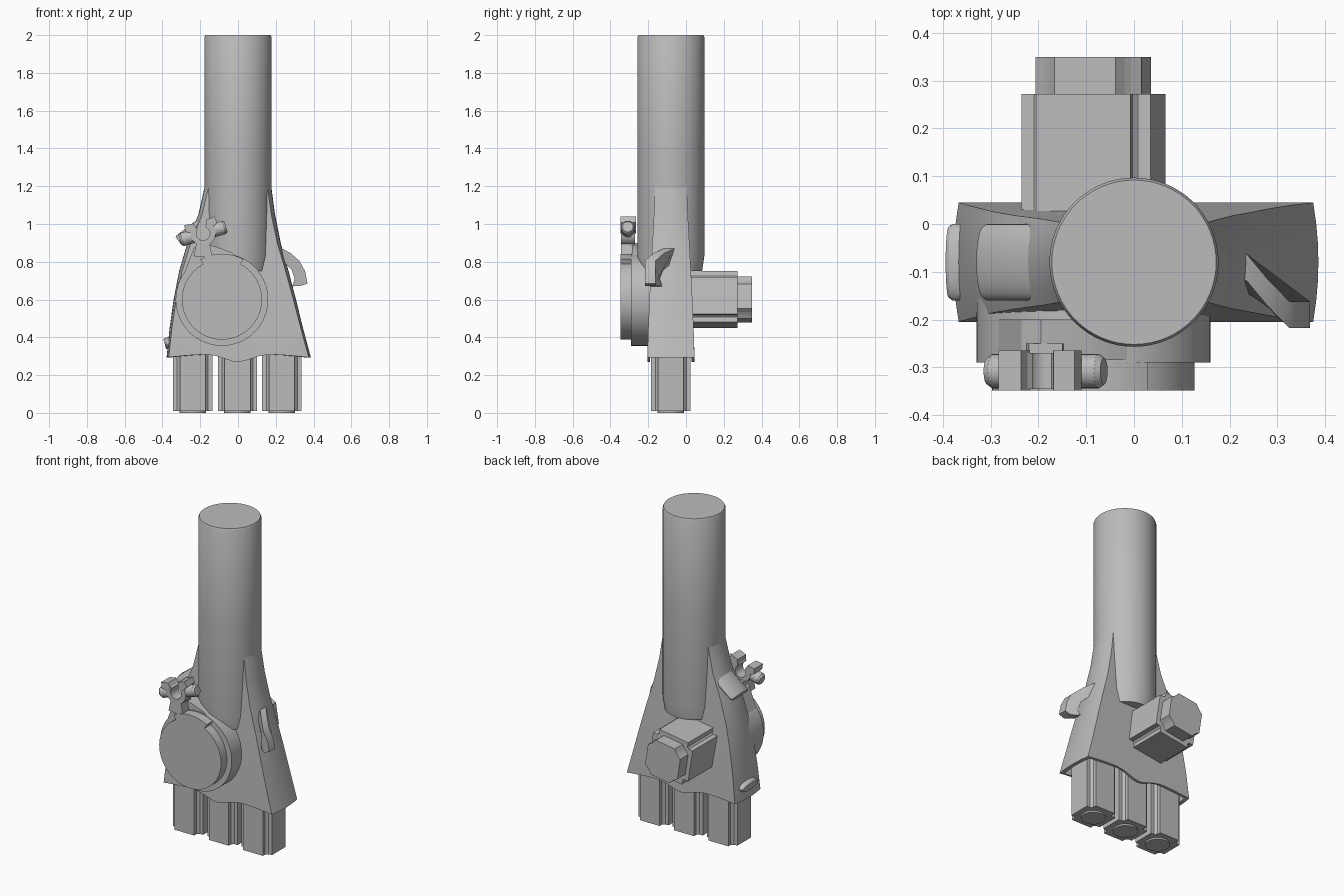
import bpy, bmesh, math
from mathutils import Matrix, Vector

cube = bpy.data.objects.get("Cube")
if cube:
    bpy.data.objects.remove(cube)

grey = bpy.data.materials.new("plain grey")
grey.use_nodes = True
GREY = (0.5, 0.5, 0.5, 1)
grey.diffuse_color = GREY
grey.node_tree.nodes["Principled BSDF"].inputs["Base Color"].default_value = GREY


def loft(name, rings, smooth=True):
    """Closed solid through a list of equal-length point rings."""
    bm = bmesh.new()
    vs = [[bm.verts.new(p) for p in r] for r in rings]
    n = len(rings[0])
    for a, b in zip(vs, vs[1:]):
        for i in range(n):
            j = (i + 1) % n
            bm.faces.new((a[i], a[j], b[j], b[i]))
    bm.faces.new(vs[0][::-1])
    bm.faces.new(vs[-1])
    bmesh.ops.recalc_face_normals(bm, faces=bm.faces)
    me = bpy.data.meshes.new(name)
    bm.to_mesh(me)
    bm.free()
    ob = bpy.data.objects.new(name, me)
    bpy.context.collection.objects.link(ob)
    me.materials.append(grey)
    if smooth:
        bpy.ops.object.select_all(action='DESELECT')
        ob.select_set(True)
        bpy.context.view_layer.objects.active = ob
        bpy.ops.object.shade_smooth_by_angle(angle=math.radians(30))
    return ob


def circle(r, n=48, ry=None):
    ts = [2 * math.pi * i / n for i in range(n)]
    return [(r * math.cos(t), (ry or r) * math.sin(t)) for t in ts]


def arc(r, a, b, n=16):
    ts = [math.radians(a + (b - a) * i / n) for i in range(n + 1)]
    return [(r * math.cos(t), r * math.sin(t)) for t in ts]


def plate(name, profile, y0, y1, centre=(0, 0), turn=0, smooth=True):
    """Extrude an x-z profile from y0 to y1, turned about its centre."""
    c, s = math.cos(turn), math.sin(turn)
    pts = [(centre[0] + u * c - v * s, centre[1] + u * s + v * c) for u, v in profile]
    return loft(name, [[(x, y, z) for x, z in pts] for y in (y0, y1)], smooth)


def rod(name, start, end, profiles):
    """Sweep section profiles along a straight line."""
    a, b = Vector(start), Vector(end)
    d = (b - a).normalized()
    side = Vector((0, 1, 0))
    up = d.cross(side)
    rings = []
    for t, prof in profiles:
        o = a.lerp(b, t)
        rings.append([o + side * u + up * v for u, v in prof])
    return loft(name, rings)


def notched(h, a, k):
    """Square outline with a bevelled slot cut in each corner."""
    pts = []
    for q in range(4):
        c, s = [(1, 0), (0, 1), (-1, 0), (0, -1)][q]
        for u, v in [(h, -a), (h, a), (h - k, a), (a, h - k)]:
            pts.append((u * c - v * s, u * s + v * c))
    return pts


YC = -0.08

# Main tube with a fine bevel at the top
loft("tube", [[(x, y + YC, z) for x, y in circle(r, 64)]
              for z, r in [(0.75, 0.165), (0.83, 0.177), (1.4, 0.177),
                           (1.99, 0.177), (2.0, 0.172)]])

# Flared shroud: z, right half width, left half width, half depth, side bulge
SECTIONS = [(0.3, 0.375, 0.367, 0.125, 0.011), (0.45, 0.332, 0.35, 0.12, 0.012),
            (0.6, 0.293, 0.327, 0.114, 0.014), (0.75, 0.252, 0.296, 0.106, 0.016),
            (0.9, 0.208, 0.25, 0.098, 0.018), (1.05, 0.176, 0.19, 0.09, 0.02),
            (1.2, 0.155, 0.155, 0.084, 0.021), (1.3, 0.14, 0.14, 0.08, 0.015)]


def shroud_ring(z, right, left, depth, bulge, shrink=1.0, scallop=False):
    n, m, pts = 24, 6, []
    for i in range(n):
        pts.append((-left + (right + left) * i / n, -depth))
    for i in range(m):
        t = i / m * 2 - 1
        pts.append((right + bulge * (1 - t * t), depth * t))
    for i in range(n):
        pts.append((right - (right + left) * i / n, depth))
    for i in range(m):
        t = 1 - i / m * 2
        pts.append((-left - bulge * (1 - t * t), depth * t))
    ring = []
    for x, y in pts:
        dz = 0.015 - 0.045 * math.exp(-(x / 0.1) ** 2) - 0.15 * x * x if scallop else 0
        ring.append((x * (shrink + 1) / 2, YC + y * shrink, z + dz))
    return ring


rings = [shroud_ring(*s) for s in SECTIONS]
bottom = shroud_ring(*SECTIONS[0], scallop=True)
lip = shroud_ring(*SECTIONS[0], shrink=0.88, scallop=True)
roof = shroud_ring(0.42, *SECTIONS[1][1:], shrink=0.88)
loft("shroud", [roof, lip, bottom] + rings[1:])

# Three connectors under the shroud, each with a round boss
for side, x in (("right", -0.24), ("middle", -0.003), ("left", 0.232)):
    prof = notched(0.104, 0.068, 0.022)
    loft(side + "_connector", [[(x + u, YC + v, z) for u, v in prof] for z in (0.01, 0.43)], False)
    loft(side + "_connector_boss", [[(x + u, YC + v, z) for u, v in circle(0.07, 32)]
                                    for z in (0, 0.02)])

# Front housing and its round cover
HUB = (-0.085, 0.6)
plate("housing", circle(0.245, 64), -0.29, -0.1, HUB)
plate("cover", circle(0.212, 64), -0.348, -0.28, HUB)
plate("cover_strap", arc(0.242, 62, 118) + arc(0.2, 118, 62), -0.348, -0.28, HUB)
plate("housing_neck", [(-0.2, 0.14), (0.17, 0.16), (0.05, 0.25), (-0.03, 0.28),
                       (-0.11, 0.3), (-0.15, 0.27)], -0.285, -0.2, HUB)

# Open clamp ring on top of the housing, with ears and a cross bolt
CLAMP, TILT = (-0.185, 0.95), math.radians(16)
plate("clamp_ring", arc(0.066, 125, 415, 28) + arc(0.036, 415, 125, 28),
      -0.345, -0.27, CLAMP, TILT)
plate("clamp_stem", [(-0.05, -0.12), (0.05, -0.13), (0.035, -0.05), (-0.035, -0.05)],
      -0.345, -0.25, CLAMP)
for side, s in (("right", -1), ("left", 1)):
    ear = [(s * u, v) for u, v in [(0.025, 0.03), (0.055, 0.015), (0.088, 0.035),
                                   (0.083, 0.07), (0.035, 0.064)]]
    plate(side + "_clamp_ear", ear, -0.348, -0.265, CLAMP, TILT, False)
    ends = [Vector((CLAMP[0], -0.308, CLAMP[1])) +
            Vector((s * u * math.cos(TILT), 0, s * u * math.sin(TILT)))
            for u in (0.05, 0.127)]
    rod(side + "_bolt_end", *ends, [(0, circle(0.036, 24)), (0.85, circle(0.036, 24)),
                                    (1, circle(0.028, 24))])

# Rear motor, slightly turned, with a smaller end cap
TURN = math.radians(9)
plate("motor", notched(0.137, 0.1, 0.027), -0.02, 0.272, HUB, TURN, False)
cap = [(u * c - v * s, u * s + v * c) for c, s in ((1, 0), (0, 1), (-1, 0), (0, -1))
       for u, v in ((0.112, -0.065), (0.112, 0.065), (0.092, 0.08), (0.08, 0.092))]
plate("motor_cap", cap, 0.26, 0.35, HUB, TURN, False)

# Left hook, sweeping forward as it leaves the shroud
hook = plate("left_hook", [(0.2, 0.885), (0.235, 0.87), (0.28, 0.845), (0.325, 0.805),
                           (0.355, 0.75), (0.368, 0.685), (0.33, 0.672), (0.288, 0.67),
                           (0.3, 0.71), (0.285, 0.755), (0.255, 0.785), (0.2, 0.8)],
             -0.028, 0.028)
for v in hook.data.vertices:
    v.co.y += max(-0.19, -0.09 - 1.2 * max(0, v.co.x - 0.235))

# Oval tabs on the right flank
rod("upper_tab", (-0.17, -0.08, 1.02), (-0.315, -0.08, 0.91),
    [(0, circle(0.08, 32, 0.03)), (0.95, circle(0.08, 32, 0.03)), (1, circle(0.074, 32, 0.025))])
rod("lower_tab", (-0.35, -0.08, 0.375), (-0.388, -0.08, 0.365),
    [(0, circle(0.08, 32, 0.03)), (0.8, circle(0.08, 32, 0.03)), (1, circle(0.074, 32, 0.025))])
